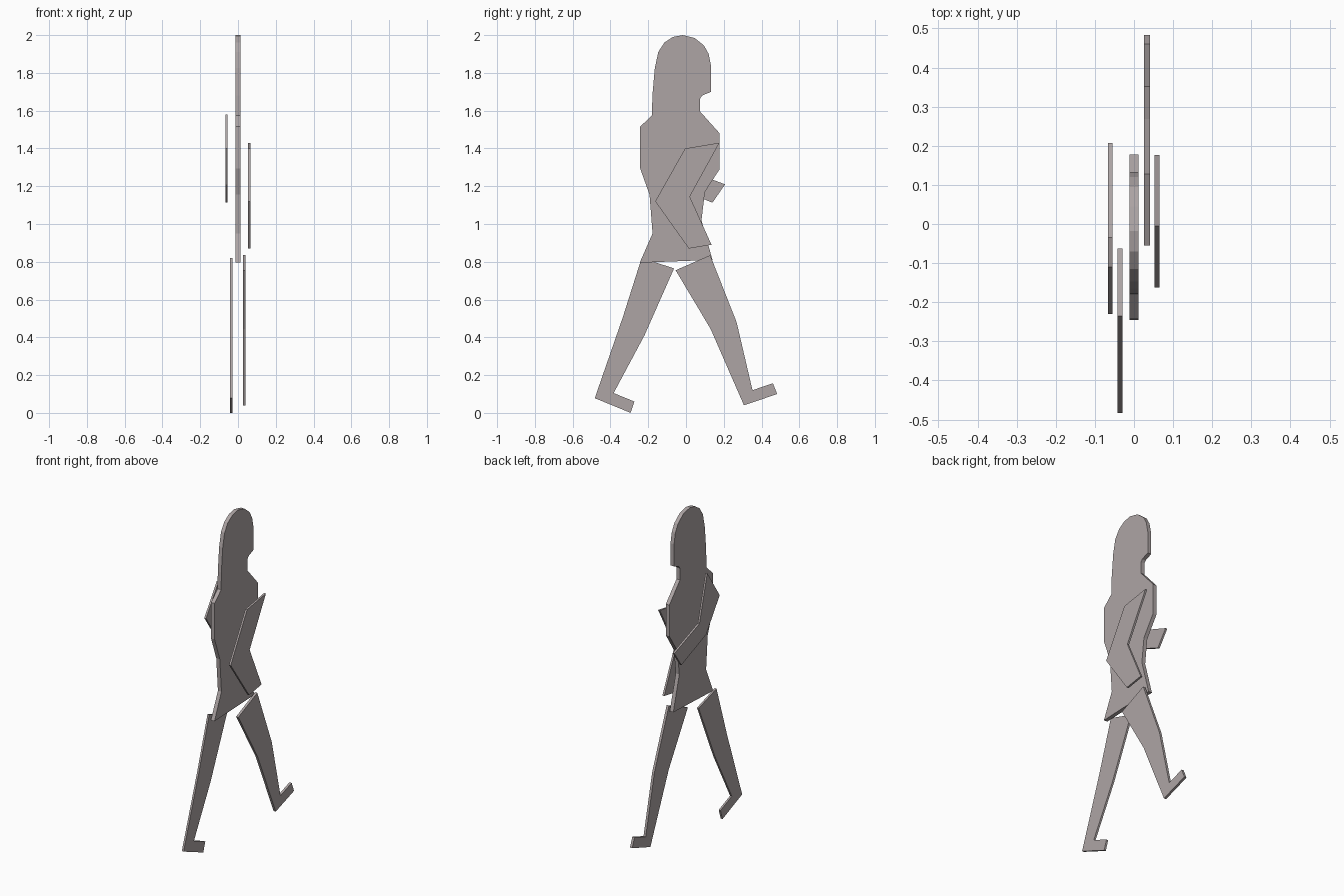
import bpy, bmesh

mat = bpy.data.materials.new("warm_grey")
mat.diffuse_color = (0.42, 0.375, 0.375, 1)


def cutout(name, x0, x1, outline):
    """Flat board between x0 and x1 with a (y, z) outline."""
    bm = bmesh.new()
    face = bm.faces.new([bm.verts.new((x0, y, z)) for y, z in outline])
    ext = bmesh.ops.extrude_face_region(bm, geom=[face])
    moved = [v for v in ext["geom"] if isinstance(v, bmesh.types.BMVert)]
    bmesh.ops.translate(bm, verts=moved, vec=(x1 - x0, 0, 0))
    bmesh.ops.recalc_face_normals(bm, faces=bm.faces)
    mesh = bpy.data.meshes.new(name)
    bm.to_mesh(mesh)
    bm.free()
    mesh.materials.append(mat)
    obj = bpy.data.objects.new(name, mesh)
    bpy.context.collection.objects.link(obj)
    return obj


# Head and torso in one silhouette
cutout("head_and_torso", -0.012, 0.012, [
    (-0.245, 0.795), (-0.177, 0.95), (-0.193, 1.155), (-0.243, 1.295),
    (-0.243, 1.515), (-0.18, 1.575), (-0.178, 1.68), (-0.165, 1.825),
    (-0.147, 1.91), (-0.115, 1.96), (-0.07, 1.99), (-0.018, 2.0),
    (0.045, 1.985), (0.095, 1.945), (0.12, 1.90), (0.133, 1.835),
    (0.133, 1.70), (0.085, 1.68), (0.075, 1.665), (0.075, 1.595),
    (0.178, 1.48), (0.178, 1.29), (0.10, 1.17), (0.082, 1.02), (0.14, 0.81)])

# Arms, bent at the elbow
cutout("right_arm", 0.053, 0.065, [
    (0.177, 1.43), (-0.005, 1.40), (-0.163, 1.12),
    (0.015, 0.87), (0.135, 0.89), (0.02, 1.145)])
cutout("left_arm", -0.067, -0.055, [
    (-0.11, 1.58), (-0.23, 1.40), (-0.10, 1.21),
    (0.14, 1.113), (0.207, 1.21), (-0.035, 1.30)])

# Striding legs with feet
cutout("right_leg", 0.026, 0.041, [
    (-0.055, 0.755), (0.128, 0.835), (0.268, 0.48), (0.352, 0.12),
    (0.46, 0.157), (0.483, 0.10), (0.307, 0.04), (0.13, 0.445)])
cutout("left_leg", -0.042, -0.03, [
    (-0.235, 0.82), (-0.063, 0.765), (-0.22, 0.41), (-0.383, 0.105),
    (-0.273, 0.06), (-0.293, 0.0), (-0.483, 0.078), (-0.335, 0.505)])
